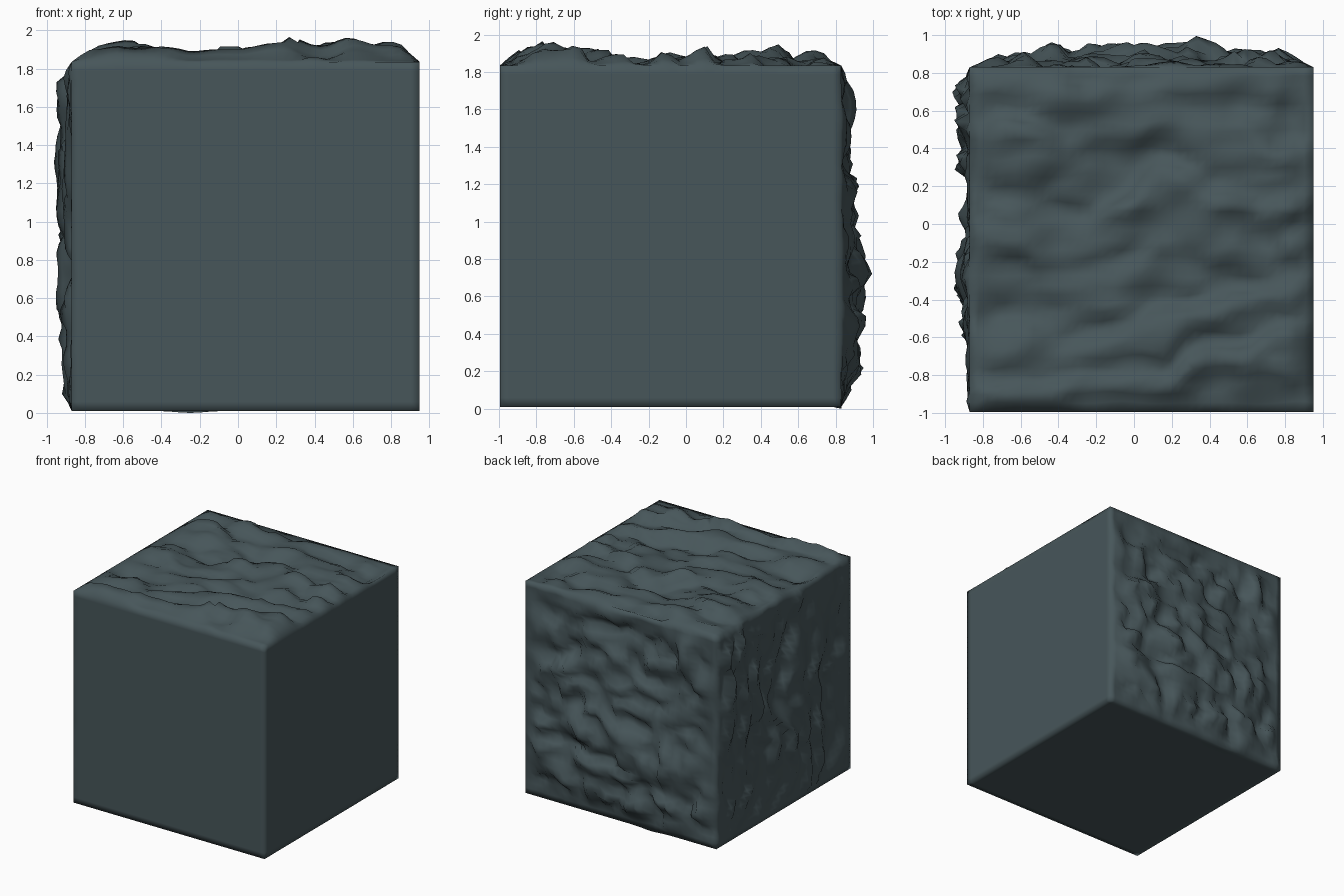
import bpy, bmesh, math
from mathutils import Vector, noise

if "Cube" in bpy.data.objects:
    bpy.data.objects.remove(bpy.data.objects["Cube"])

LO = Vector((-0.87, -0.995, 0.01))   # sharp corners of the cut block
HI = Vector((0.95, 0.83, 1.835))
CUTS = 37


def strata(u, v, seed, freq, warp):
    """Broken ledges: ridges run along u and step steeply along v."""
    w = noise.noise(Vector((u * 1.3, v * 1.0, seed))) * warp
    w += noise.noise(Vector((u * 3.5, v * 2.5, seed + 5))) * warp * 0.35
    t = (v * freq + w) % 1.0
    ledge = t / 0.8 if t < 0.8 else (1 - t) / 0.2
    amp = 0.6 + 0.8 * noise.noise(Vector((u * 1.8, v * 1.8, seed + 9)))
    fine = noise.noise(Vector((u * 4, v * 7, seed + 13)))
    broad = noise.noise(Vector((u * 1.5, v * 2, seed + 17)))
    return ledge * amp * 0.8 + fine * 0.4 + broad * 0.5


def lumps(u, v, seed):
    """Knobbly broken stone, bulging below the middle."""
    a = abs(noise.noise(Vector((u * 2.6, v * 2.6, seed))))
    b = abs(noise.noise(Vector((u * 5, v * 5, seed + 3))))
    bulge = math.exp(-((v + 0.35) ** 2 * 2.5 + u * u * 1.2))
    return a * 0.9 + b * 0.8 + bulge * 0.7 + 0.5 * strata(u, v, seed + 7, 2.0, 1.2)


# rough faces: axis, side, u axis, v axis, height rule, mean, peak, border, drift
ROUGH = [
    (2, 1, 0, 1, lambda u, v: strata(u, v, 2.3, 3.0, 1.1), 0.024, 0.13, 0.12, 0.03),
    (0, -1, 2, 1, lambda u, v: strata(u, v, 21.7, 3.6, 1.8), 0.006, 0.092, 0.12, 0.045),
    (1, 1, 0, 2, lambda u, v: lumps(u, v, 40.1), 0.035, 0.165, 0.2, 0.045),
]

# stone block as a gridded cube, local coordinates -1..1
bm = bmesh.new()
bmesh.ops.create_cube(bm, size=2)
bmesh.ops.subdivide_edges(bm, edges=bm.edges[:], cuts=CUTS, use_grid_fill=True)
size = (HI - LO) / 2
mid = (HI + LO) / 2
local = {v: v.co.copy() for v in bm.verts}
for v in bm.verts:
    v.co = Vector([mid[i] + size[i] * local[v][i] for i in range(3)])

# break up the top, left and back; cut edges stay in place
for axis, side, ua, va, rule, mean, peak, border, drift in ROUGH:
    pts = {}
    for v, c in local.items():
        edge = 1 - max(abs(c[ua]), abs(c[va]))
        if c[axis] * side > 0.999 and edge > 0.001:
            pts[v] = (rule(c[ua], c[va]), min(1, edge / border))
    avg = sum(h for h, f in pts.values()) / len(pts)
    top = max((h - avg) * f for h, f in pts.values())
    for v, (h, f) in pts.items():
        c = local[v]
        d = mean + (h - avg) / top * (peak - mean)
        v.co[axis] += side * max(-0.07, min(peak, d)) * f
        # sideways drift gives slight overhangs
        p = c * 5
        v.co[va] += drift * f * noise.noise(p + Vector((7, 1, 3)))
        v.co[ua] += drift * f * noise.noise(p + Vector((2, 9, 5)))

# small chip hanging from the lower back edge
for v, c in local.items():
    if c.y > 0.999 and c.z < -0.999:
        v.co.z -= 0.01 * math.exp(-((v.co.x + 0.25) / 0.1) ** 2)

bmesh.ops.recalc_face_normals(bm, faces=bm.faces[:])
mesh = bpy.data.meshes.new("stone_block")
bm.to_mesh(mesh)
bm.free()
mesh.shade_smooth()

stone = bpy.data.materials.new("dark slate")
stone.diffuse_color = (0.063, 0.093, 0.102, 1)
stone.use_nodes = True
stone.node_tree.nodes["Principled BSDF"].inputs["Base Color"].default_value = stone.diffuse_color
mesh.materials.append(stone)
block = bpy.data.objects.new("stone_block", mesh)
bpy.context.collection.objects.link(block)
